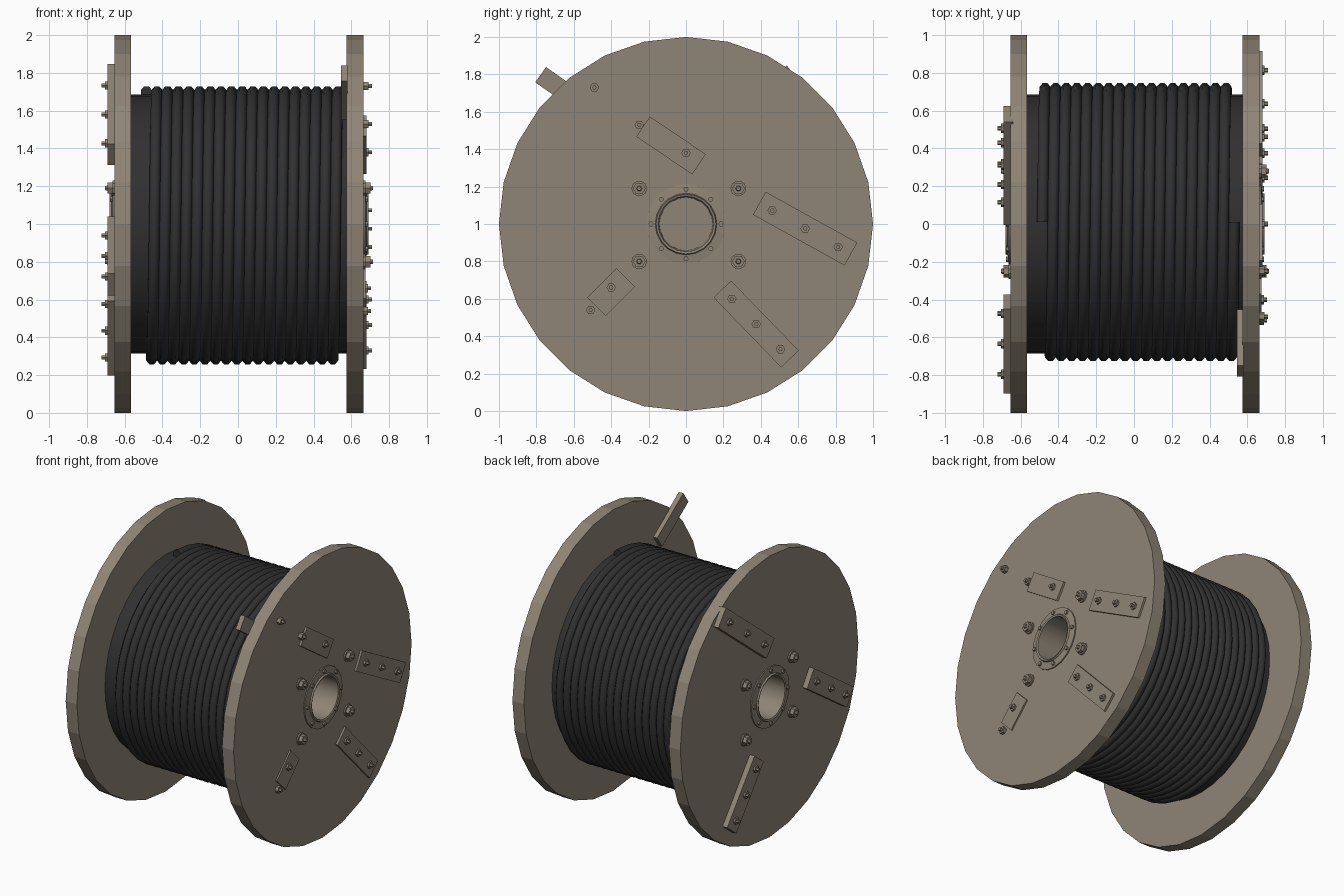
import bpy, bmesh, math
from mathutils import Matrix, Vector
from math import sin, cos, pi, radians

if "Cube" in bpy.data.objects:
    bpy.data.objects.remove(bpy.data.objects["Cube"])


def material(name, rgb):
    m = bpy.data.materials.new(name)
    m.diffuse_color = (*rgb, 1)
    m.use_nodes = True
    m.node_tree.nodes["Principled BSDF"].inputs["Base Color"].default_value = m.diffuse_color
    return m


TAN = material("weathered_tan", (0.275, 0.235, 0.18))
BLACK = material("cable_black", (0.03, 0.03, 0.031))


def finish(name, bm, mat, smooth=None, recalc=True):
    if recalc:
        bmesh.ops.recalc_face_normals(bm, faces=bm.faces)
    me = bpy.data.meshes.new(name)
    bm.to_mesh(me)
    bm.free()
    me.materials.append(mat)
    ob = bpy.data.objects.new(name, me)
    bpy.context.collection.objects.link(ob)
    if smooth:
        bpy.ops.object.select_all(action='DESELECT')
        ob.select_set(True)
        bpy.context.view_layer.objects.active = ob
        bpy.ops.object.shade_smooth_by_angle(angle=radians(smooth))
    return ob


def lathe(name, profile, n, mat, closed=False, smooth=None):
    """Revolve (x, radius) points about the reel axis."""
    bm = bmesh.new()
    rings = [[bm.verts.new((x, r * sin(2 * pi * i / n), 1 + r * cos(2 * pi * i / n)))
              for i in range(n)] for x, r in profile]
    pairs = list(zip(rings, rings[1:])) + ([(rings[-1], rings[0])] if closed else [])
    for a, b in pairs:
        for i in range(n):
            j = (i + 1) % n
            bm.faces.new((a[i], a[j], b[j], b[i]))
    bmesh.ops.remove_doubles(bm, verts=bm.verts, dist=1e-5)
    return finish(name, bm, mat, smooth)


def add_peg(bm, side, x0, x1, y, z, r, n, r2=None):
    """Short n-sided stud pointing along the reel axis."""
    m = Matrix.Translation((side * (x0 + x1) / 2, y, z)) @ Matrix.Rotation(side * pi / 2, 4, 'Y')
    bmesh.ops.create_cone(bm, cap_ends=True, segments=n, radius1=r,
                          radius2=r if r2 is None else r2, depth=x1 - x0, matrix=m)


def plank(name, side, x0, x1, y, z, length, width, angle, bolts=None):
    """Batten on a flange face with a row of bolts."""
    a = radians(angle)
    bm = bmesh.new()
    m = (Matrix.Translation((side * (x0 + x1) / 2, y, z)) @ Matrix.Rotation(a, 4, 'X')
         @ Matrix.Diagonal((x1 - x0, length, width, 1)))
    bmesh.ops.create_cube(bm, size=1, matrix=m)
    finish(name, bm, TAN)
    if bolts is None:
        d = length * 0.36
        bolts = [(y + t * cos(a), z + t * sin(a)) for t in (-d, 0, d)]
    bm = bmesh.new()
    for by, bz in bolts:
        add_peg(bm, side, x0, x1 + 0.012, by, bz, 0.025, 6)
        add_peg(bm, side, x1, x1 + 0.03, by, bz, 0.012, 6)
    finish(name + "_bolts", bm, TAN)


# Flanges, hubs and hub nuts on both ends
for side, label, xin, xout in ((-1, "left", 0.567, 0.655), (1, "right", 0.575, 0.665)):
    lathe(label + "_flange", [(side * xin, 0.15), (side * xin, 1), (side * xout, 1),
                              (side * xout, 0.15)], 28, TAN, closed=True)
    hub = [(xout - 0.01, 0.213), (xout + 0.008, 0.213), (xout + 0.014, 0.165),
           (xout + 0.025, 0.16), (xout + 0.02, 0.148), (0.02, 0.142), (0.02, 0)]
    lathe(label + "_hub", [(side * x, r) for x, r in hub], 20, TAN, smooth=30)
    bm = bmesh.new()
    for i in range(8):
        a = 2 * pi * i / 8
        add_peg(bm, side, xout, xout + 0.022, 0.187 * sin(a), 1 + 0.187 * cos(a), 0.014, 6)
    finish(label + "_hub_rivets", bm, TAN)
    bm = bmesh.new()
    for y in (-0.25, 0.28):
        for z in (0.80, 1.19):
            add_peg(bm, side, xout - 0.01, xout + 0.01, y, z, 0.042, 10)
            add_peg(bm, side, xout, xout + 0.036, y, z, 0.034, 6)
            add_peg(bm, side, xout + 0.03, xout + 0.05, y, z, 0.017, 6, 0.012)
    finish(label + "_tie_nuts", bm, TAN)

# Battens on the right flange
plank("right_plank_a", 1, 0.64, 0.68, 0.637, 0.975, 0.56, 0.14, -29)
plank("right_plank_b", 1, 0.64, 0.68, 0.375, 0.465, 0.52, 0.13, -46)
plank("right_plank_c", 1, 0.64, 0.675, -0.40, 0.635, 0.22, 0.14, 45,
      [(-0.40, 0.66), (-0.51, 0.54)])
plank("right_plank_d", 1, 0.64, 0.68, -0.08, 1.42, 0.36, 0.13, -34,
      [(0, 1.38), (-0.25, 1.53), (-0.49, 1.73)])

# Battens on the left flange
plank("left_plank_a", -1, 0.64, 0.692, 0.31, 1.58, 0.69, 0.14, 38)
plank("left_plank_b", -1, 0.64, 0.692, -0.635, 0.83, 0.54, 0.14, 34)
plank("left_plank_c", -1, 0.64, 0.692, 0.32, 0.435, 0.50, 0.13, -52)

# Cable clamp on the inside of the right flange
plank("inner_clamp", 1, 0.545, 0.58, -0.63, 1.695, 0.36, 0.10, -35, [])

# Inner cable layer behind the outer turns
lathe("inner_cable_layer", [(-0.57, 0.685), (0.58, 0.685)], 36, BLACK, smooth=40)

# Outer cable: one helix swept with a round section
TURNS, STEPS, SEC = 18, 36, 8
bm = bmesh.new()
prev = None
for k in range(TURNS * STEPS + 1):
    a = 2 * pi * k / STEPS
    cx = -0.485 + 1.015 * k / (TURNS * STEPS)
    ring = []
    for s in range(SEC):
        b = 2 * pi * (s + 0.5) / SEC
        r = 0.703 + 0.036 * cos(b)
        ring.append(bm.verts.new((cx + 0.031 * sin(b), 0.01 + r * sin(a), 0.993 + r * cos(a))))
    if prev:
        for s in range(SEC):
            t = (s + 1) % SEC
            bm.faces.new((prev[s], prev[t], ring[t], ring[s]))
    else:
        bm.faces.new(ring)
    prev = ring
bm.faces.new(prev[::-1])
finish("outer_cable", bm, BLACK, smooth=50)
